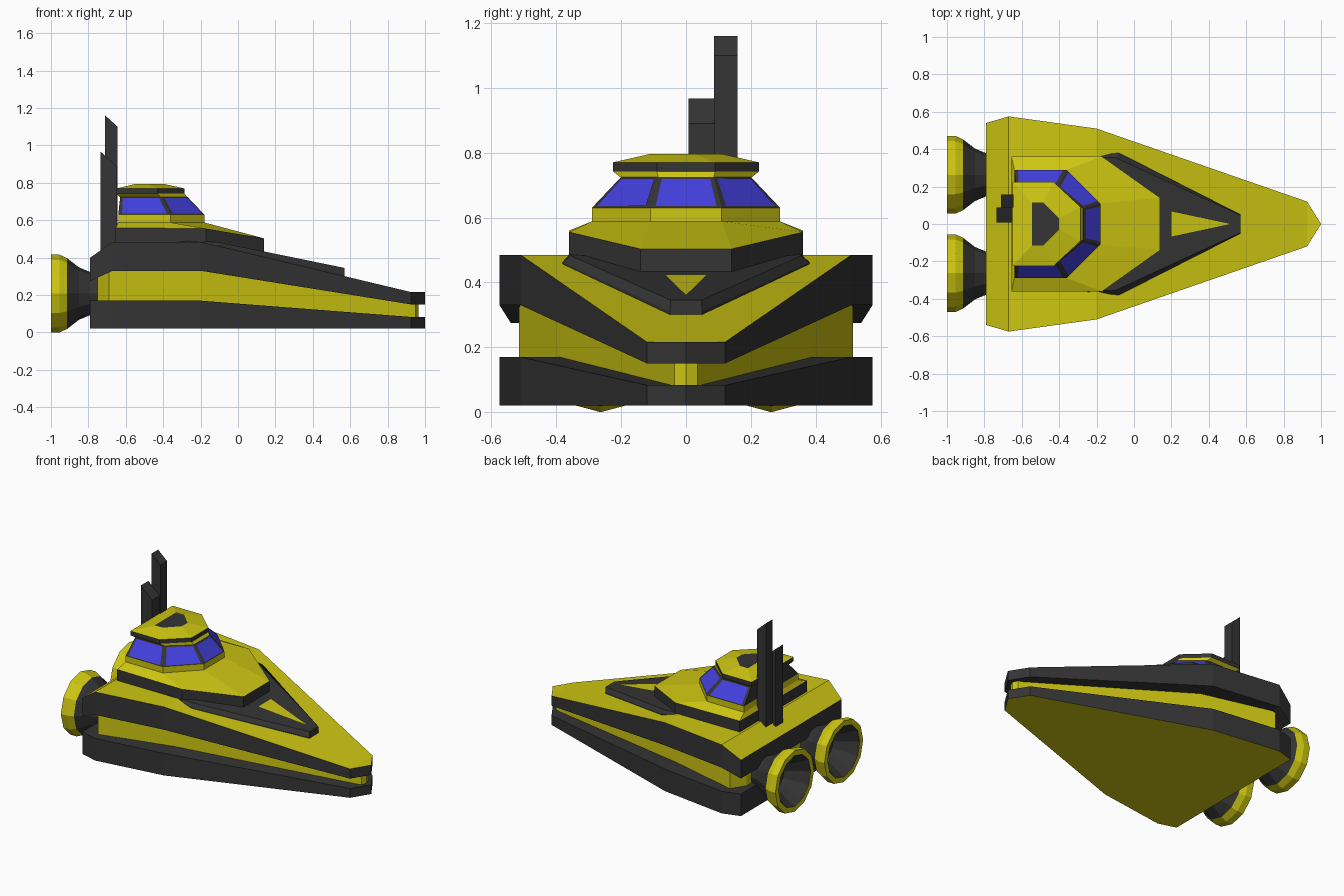
import bpy, bmesh, math
from mathutils import Vector

if "Cube" in bpy.data.objects:
    bpy.data.objects.remove(bpy.data.objects["Cube"])


def material(name, rgb):
    m = bpy.data.materials.new(name)
    m.diffuse_color = (*rgb, 1)
    m.use_nodes = True
    m.node_tree.nodes["Principled BSDF"].inputs["Base Color"].default_value = m.diffuse_color
    return m


YEL, DARK, BLUE = 0, 1, 2
MATS = [material("yellow_paint", (0.62, 0.57, 0.006)),
        material("dark_paint", (0.035, 0.035, 0.035)),
        material("blue_glass", (0.055, 0.05, 0.72))]


def build(name, faces):
    """faces: list of (points, material index)"""
    bm = bmesh.new()
    for pts, mat in faces:
        uniq = []
        for p in pts:
            if not any((Vector(p) - Vector(q)).length < 1e-5 for q in uniq):
                uniq.append(p)
        if len(uniq) > 2:
            bm.faces.new([bm.verts.new(p) for p in uniq]).material_index = mat
    bmesh.ops.remove_doubles(bm, verts=bm.verts, dist=1e-5)
    bmesh.ops.recalc_face_normals(bm, faces=bm.faces)
    me = bpy.data.meshes.new(name)
    bm.to_mesh(me)
    bm.free()
    for m in MATS:
        me.materials.append(m)
    ob = bpy.data.objects.new(name, me)
    bpy.context.collection.objects.link(ob)
    return ob


def mirror(p):
    return (p[0], -p[1], p[2])


def loft(name, rings, bands, bottom, top):
    """Skin half outlines (rear to bow, mirrored in y) stacked upwards."""
    faces = []
    loops = [list(r) + [mirror(p) for p in reversed(r)] for r in rings]
    for a, b, mat in zip(loops, loops[1:], bands):
        n = len(a)
        for i in range(n):
            j = (i + 1) % n
            faces.append(([a[i], a[j], b[j], b[i]], mat))
    for ring, mat in ((rings[0], bottom), (rings[-1], top)):
        for p, q in zip(ring, ring[1:]):
            faces.append(([p, q, mirror(q), mirror(p)], mat))
    return build(name, faces)


def slab(name, stations, side, bottom, top):
    low = [(x, y, z0) for x, y, z0, z1 in stations]
    high = [(x, y, z1) for x, y, z0, z1 in stations]
    return loft(name, [low, high], [side], bottom, top)


def ring(z, *xy):
    return [(x, y, z) for x, y in xy]


# Hull: lower slab, recessed yellow waist, upper slab
slab("lower_hull", [(-.79, .54, .02, .17), (-.67, .575, .02, .17), (-.2, .51, .02, .17),
                    (.925, .12, .02, .083), (1, 0, .02, .083)], DARK, YEL, DARK)
slab("hull_waist", [(-.75, .42, .16, .30), (-.69, .515, .16, .34), (-.2, .39, .16, .34),
                    (.95, .035, .075, .16), (.965, 0, .075, .16)], YEL, YEL, YEL)
slab("upper_hull", [(-.79, .54, .275, .40), (-.67, .575, .33, .485), (-.2, .51, .33, .485),
                    (.925, .12, .15, .216), (1, 0, .15, .216)], DARK, DARK, YEL)

# Sloping dark frame on the foredeck, with its triangular panel
loft("foredeck_frame",
     [[(-.31, .36, .44), (-.08, .38, .44), (.57, .05, .29)],
      [(-.31, .36, .485), (-.08, .38, .462), (.57, .05, .31)],
      [(-.31, .355, .495), (-.1, .355, .482), (.57, .047, .345)]],
     [DARK, DARK], DARK, DARK)
build("foredeck_panel", [([(.2, .067, .425), (.2, -.067, .425), (.515, 0, .36)], YEL)])

# Deckhouse with yellow sloping top and coaming
sill = [(-.64, .29), (-.36, .29), (-.18, .11)]
head = [(-.63, .2), (-.41, .2), (-.27, .085)]
loft("deckhouse",
     [[(-.655, .36, .42), (-.17, .36, .43), (.14, .14, .38)],
      [(-.655, .36, .56), (-.17, .36, .555), (.14, .14, .503)],
      ring(.588, *sill), ring(.63, *sill)],
     [DARK, YEL, YEL], DARK, YEL)

# Cabin frame and window panes
loft("cabin_frame", [ring(.63, *sill), ring(.725, *head)], [DARK], DARK, DARK)


def pane(a, b, c, d):
    """Inset pane lying just outside the quad a b (sill) c d (head)."""
    a, b, c, d = map(Vector, (a, b, c, d))
    n = (b - a).cross(d - a).normalized()
    if n.z < 0:
        n = -n
    out = []
    for u, v in ((.07, .03), (.93, .03), (.93, .92), (.07, .92)):
        p = a.lerp(b, u).lerp(d.lerp(c, u), v)
        out.append(tuple(p + n * .003))
    return (out, BLUE)


lo, hi = ring(.63, *sill), ring(.725, *head)
panes = [pane(lo[2], mirror(lo[2]), mirror(hi[2]), hi[2])]
for i in range(2):
    quad = [lo[i], lo[i + 1], hi[i + 1], hi[i]]
    panes += [pane(*quad), pane(*map(mirror, quad))]
build("cabin_windows", panes)

# Roof with dark brim and dark top patch
brim = [(-.65, .225), (-.43, .225), (-.285, .09)]
loft("cabin_roof",
     [ring(.722, *head), ring(.742, *brim), ring(.77, *brim),
      ring(.795, (-.545, .115), (-.485, .115), (-.4, .03))],
     [YEL, DARK, YEL], YEL, DARK)


# Twin masts with slanted tops
def mast(name, x0, x1, y0, y1, z_rear, z_front):
    prof = [(x0, .40), (x1, .40), (x1, z_front), (x0, z_rear)]
    a = [(x, y0, z) for x, z in prof]
    b = [(x, y1, z) for x, z in prof]
    faces = [(a, DARK), (b, DARK)]
    for i in range(4):
        j = (i + 1) % 4
        faces.append(([a[i], a[j], b[j], b[i]], DARK))
    build(name, faces)


mast("tall_mast", -.71, -.643, .087, .158, 1.16, 1.10)
mast("short_mast", -.735, -.65, .008, .089, .967, .89)

# Engine nozzles: twelve-sided revolved profile (x, radius, band material)
PROFILE = [(-.68, 0, DARK), (-.68, .11, DARK), (-.79, .115, DARK), (-.85, .14, DARK),
           (-.915, .19, YEL), (-.955, .208, YEL), (-1, .208, YEL), (-1, .172, DARK),
           (-.86, .085, DARK), (-.86, 0, DARK)]
for side, y in (("left", .263), ("right", -.263)):
    faces = []
    for (x0, r0, mat), (x1, r1, _) in zip(PROFILE, PROFILE[1:]):
        for k in range(12):
            c, d = (k * math.pi / 6, (k + 1) * math.pi / 6)
            faces.append(([(x, y + r * math.sin(t), .208 + r * math.cos(t))
                           for x, r, t in ((x0, r0, c), (x0, r0, d), (x1, r1, d), (x1, r1, c))], mat))
    build(side + "_engine", faces)
